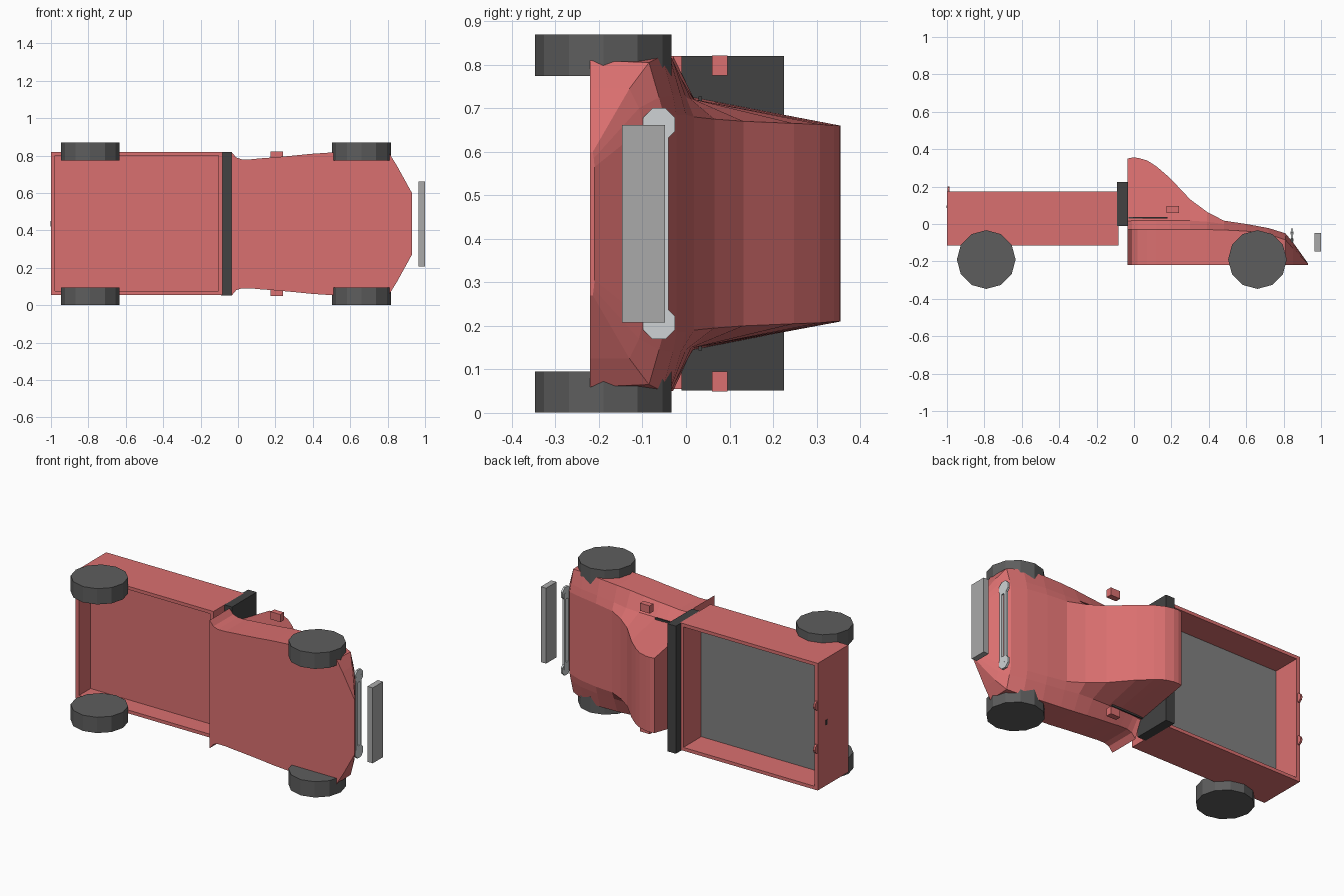
import bpy, bmesh, math
from mathutils import Matrix

MID = 0.435  # mirror plane across the width (z)


def material(name, r, g, b):
    m = bpy.data.materials.new(name)
    m.diffuse_color = (r, g, b, 1)
    return m


RED = material("body_red", 0.70, 0.16, 0.16)
TYRE = material("tyre_grey", 0.11, 0.11, 0.11)
BLACK = material("panel_black", 0.055, 0.055, 0.055)
FLOOR = material("floor_grey", 0.22, 0.22, 0.22)
STEEL = material("bumper_grey", 0.40, 0.40, 0.40)
LIGHT = material("lamp_grey", 0.62, 0.65, 0.66)


def finish(name, bm, *mats):
    bmesh.ops.recalc_face_normals(bm, faces=bm.faces)
    me = bpy.data.meshes.new(name)
    bm.to_mesh(me)
    bm.free()
    for m in mats:
        me.materials.append(m)
    ob = bpy.data.objects.new(name, me)
    bpy.context.collection.objects.link(ob)
    return ob


def box(name, x, y, z, mat):
    bm = bmesh.new()
    bmesh.ops.create_cube(bm, size=1)
    for v in bm.verts:
        v.co = [lo + (c + 0.5) * (hi - lo) for c, (lo, hi) in zip(v.co, (x, y, z))]
    return finish(name, bm, mat)


def disc(name, centre, radius, depth, sides, axis, mat, turn=0.0):
    bm = bmesh.new()
    rot = Matrix.Rotation(math.pi / 2, 4, 'Y') if axis == 'X' else Matrix()
    mtx = Matrix.Translation(centre) @ rot @ Matrix.Rotation(turn, 4, 'Z')
    bmesh.ops.create_cone(bm, cap_ends=True, segments=sides, radius1=radius,
                          radius2=radius, depth=depth, matrix=mtx)
    return finish(name, bm, mat)


# Cab and bonnet: sections along x, each bottom width, then (y, half width)
# of belt, shoulder and roof edge
SECTIONS = [
    (-0.035, 0.385, -0.03, 0.385, 0.015, 0.290, 0.350, 0.225),
    (-0.010, 0.355, -0.03, 0.355, 0.018, 0.288, 0.355, 0.225),
    (0.020, 0.345, -0.03, 0.345, 0.020, 0.286, 0.354, 0.225),
    (0.070, 0.345, -0.03, 0.345, 0.020, 0.285, 0.340, 0.225),
    (0.120, 0.350, -0.03, 0.350, 0.020, 0.285, 0.308, 0.228),
    (0.190, 0.355, -0.03, 0.355, 0.020, 0.285, 0.248, 0.230),
    (0.300, 0.365, -0.03, 0.365, 0.018, 0.285, 0.132, 0.235),
    (0.390, 0.374, -0.03, 0.374, 0.012, 0.285, 0.065, 0.240),
    (0.480, 0.380, -0.032, 0.380, 0.000, 0.290, 0.018, 0.245),
    (0.600, 0.385, -0.038, 0.385, -0.012, 0.295, 0.000, 0.250),
    (0.720, 0.385, -0.055, 0.385, -0.030, 0.295, -0.022, 0.250),
    (0.810, 0.375, -0.085, 0.370, -0.062, 0.290, -0.050, 0.245),
    (0.850, 0.310, -0.130, 0.310, -0.108, 0.265, -0.098, 0.220),
    (0.930, 0.165, -0.214, 0.165, -0.212, 0.150, -0.210, 0.130),
]
bm = bmesh.new()
rings = []
for x, wb, y1, w1, y2, w2, y3, w3 in SECTIONS:
    half = [(-0.22, wb), (y1, w1), (y2, w2), (y3, w3)]
    loop = half + [(y, -w) for y, w in reversed(half)]
    rings.append([bm.verts.new((x, y, MID + w)) for y, w in loop])
for a, b in zip(rings, rings[1:]):
    for i in range(8):
        j = (i + 1) % 8
        bm.faces.new((a[i], a[j], b[j], b[i]))
bm.faces.new(rings[0])
bm.faces.new(rings[-1])
finish("cab", bm, RED)

# Black panel between cab and bed
box("cab_back_panel", (-0.09, -0.033), (-0.01, 0.225), (0.052, 0.82), BLACK)

# Load bed: four walls and a raised floor, grey on its upper side
Y_BED = (-0.115, 0.175)
box("tailgate", (-1.0, -0.978), Y_BED, (0.055, 0.82), RED)
box("bed_front_wall", (-0.105, -0.083), Y_BED, (0.055, 0.82), RED)
for side, z in (("left", (0.055, 0.075)), ("right", (0.80, 0.82))):
    box("bed_wall_" + side, (-0.978, -0.105), Y_BED, z, RED)
floor = box("bed_floor", (-0.978, -0.105), (-0.005, 0.005), (0.075, 0.80), RED)
floor.data.materials.append(FLOOR)
for p in floor.data.polygons:
    p.material_index = 1 if p.normal.y > 0.5 else 0

# Tailgate handle and the two round catches on its top edge
box("tailgate_handle", (-1.003, -0.999), (0.085, 0.10), (0.42, 0.45), BLACK)
for s in (-1, 1):
    disc("tailgate_catch", (-0.992, 0.172, MID + s * 0.13), 0.028, 0.012, 10, 'X', RED)

# Wheels, mirrors, side trims and lamps on both sides
for s, side in ((-1, "left"), (1, "right")):
    for x, end in ((-0.79, "rear"), (0.66, "front")):
        disc(f"{end}_wheel_{side}", (x, -0.19, MID + s * 0.387), 0.157, 0.095,
             12, 'Z', TYRE)
    z = sorted((MID + s * 0.34, MID + s * 0.386))
    box("mirror_" + side, (0.175, 0.24), (0.06, 0.095), z, RED)
    z = sorted((MID + s * 0.275, MID + s * 0.292))
    box("side_trim_" + side, (-0.03, 0.18), (0.029, 0.037), z, BLACK)
    disc("headlamp_" + side, (0.845, -0.062, MID + s * 0.228), 0.04, 0.012,
         8, 'X', LIGHT, math.pi / 8)

# Grille bars between the lamps
for y in (-0.048, -0.085):
    box("grille_bar", (0.838, 0.852), (y - 0.008, y + 0.008), (0.205, 0.665), LIGHT)

# Bumper
box("bumper", (0.965, 1.0), (-0.147, -0.048), (0.208, 0.662), STEEL)
